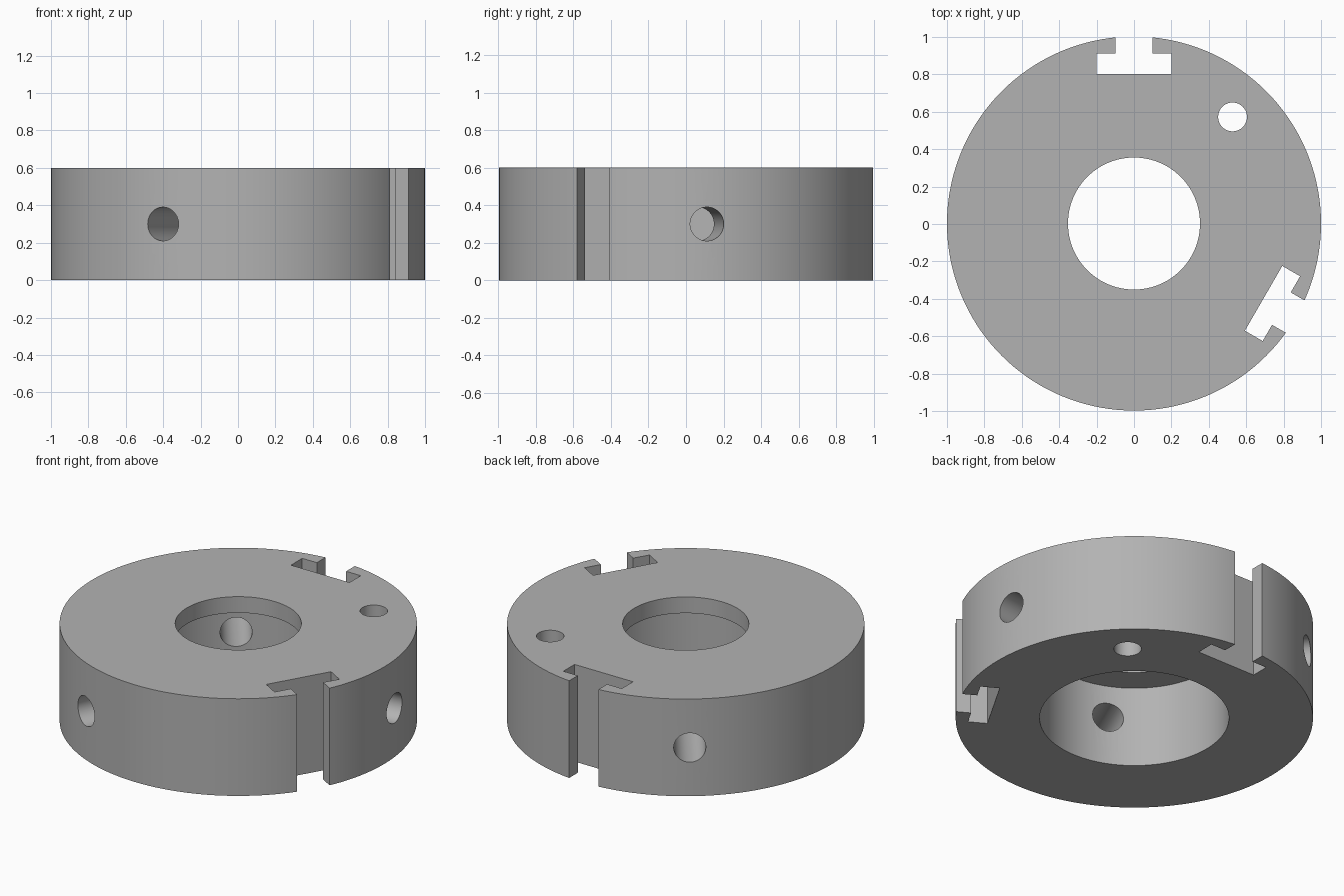
import bpy, bmesh, math
from mathutils import Matrix, Vector

default_cube = bpy.data.objects.get("Cube")
if default_cube:
    bpy.data.objects.remove(default_cube, do_unlink=True)

HEIGHT = 0.6
SHIFT = Vector((0, 0.0025, 0))   # the slot mouth trims the rear edge slightly

steel = bpy.data.materials.new("plain_grey")
steel.use_nodes = True
grey = (0.45, 0.45, 0.45, 1)
steel.diffuse_color = grey
steel.node_tree.nodes["Principled BSDF"].inputs["Base Color"].default_value = grey


def make_object(name, bm):
    bmesh.ops.recalc_face_normals(bm, faces=bm.faces)
    mesh = bpy.data.meshes.new(name)
    bm.to_mesh(mesh)
    bm.free()
    mesh.materials.append(steel)
    obj = bpy.data.objects.new(name, mesh)
    bpy.context.collection.objects.link(obj)
    return obj


def cylinder(name, radius, depth, matrix, segments=64):
    bm = bmesh.new()
    bmesh.ops.create_cone(bm, cap_ends=True, segments=segments, radius1=radius,
                          radius2=radius, depth=depth, matrix=matrix)
    return make_object(name, bm)


def upright(name, radius, z0, z1, x=0, y=0, segments=64):
    place = Matrix.Translation(SHIFT + Vector((x, y, (z0 + z1) / 2)))
    return cylinder(name, radius, z1 - z0, place, segments)


def t_slot(name, angle):
    # T outline pointing along +x, extruded through the full height
    half = [(1.2, 0.1), (0.91, 0.1), (0.91, 0.2), (0.8, 0.2)]
    outline = half + [(x, -y) for x, y in reversed(half)]
    bm = bmesh.new()
    face = bm.faces.new([bm.verts.new((x, y, -0.1)) for x, y in outline])
    ext = bmesh.ops.extrude_face_region(bm, geom=[face])
    top = [v for v in ext["geom"] if isinstance(v, bmesh.types.BMVert)]
    bmesh.ops.translate(bm, verts=top, vec=(0, 0, HEIGHT + 0.2))
    bm.transform(Matrix.Translation(SHIFT) @ Matrix.Rotation(angle, 4, "Z"))
    return make_object(name, bm)


def radial_hole(name, angle):
    # Cross hole from the rim into the central bore
    place = (Matrix.Translation(SHIFT) @ Matrix.Rotation(angle, 4, "Z")
             @ Matrix.Translation((0.8, 0, HEIGHT / 2))
             @ Matrix.Rotation(math.pi / 2, 4, "Y"))
    return cylinder(name, 0.09, 0.8, place)


# Disc body
body = upright("slotted_disc", 1.0, 0, HEIGHT, segments=144)

# Stepped bore: narrow lip on top, wide recess beneath
cutters = [
    upright("bore_cutter", 0.353, 0.3, 0.7, segments=96),
    upright("recess_cutter", 0.53, -0.1, 0.5, segments=96),
    upright("pin_hole_cutter", 0.077, -0.1, 0.7, 0.527, 0.57),
]

# Three T-slots and three radial holes
for i in range(3):
    turn = i * math.tau / 3
    cutters.append(t_slot("t_slot_cutter", math.radians(90) + turn))
    cutters.append(radial_hole("radial_hole_cutter", math.radians(6.3) + turn))

for cutter in cutters:
    mod = body.modifiers.new(cutter.name, "BOOLEAN")
    mod.operation = "DIFFERENCE"
    mod.solver = "EXACT"
    mod.object = cutter

# Bake the cuts, then drop the cutters
depsgraph = bpy.context.evaluated_depsgraph_get()
cut_mesh = bpy.data.meshes.new_from_object(body.evaluated_get(depsgraph))
body.modifiers.clear()
body.data = cut_mesh
for cutter in cutters:
    bpy.data.objects.remove(cutter, do_unlink=True)

bpy.ops.object.select_all(action="DESELECT")
body.select_set(True)
bpy.context.view_layer.objects.active = body
bpy.ops.object.shade_smooth_by_angle(angle=math.radians(30))
